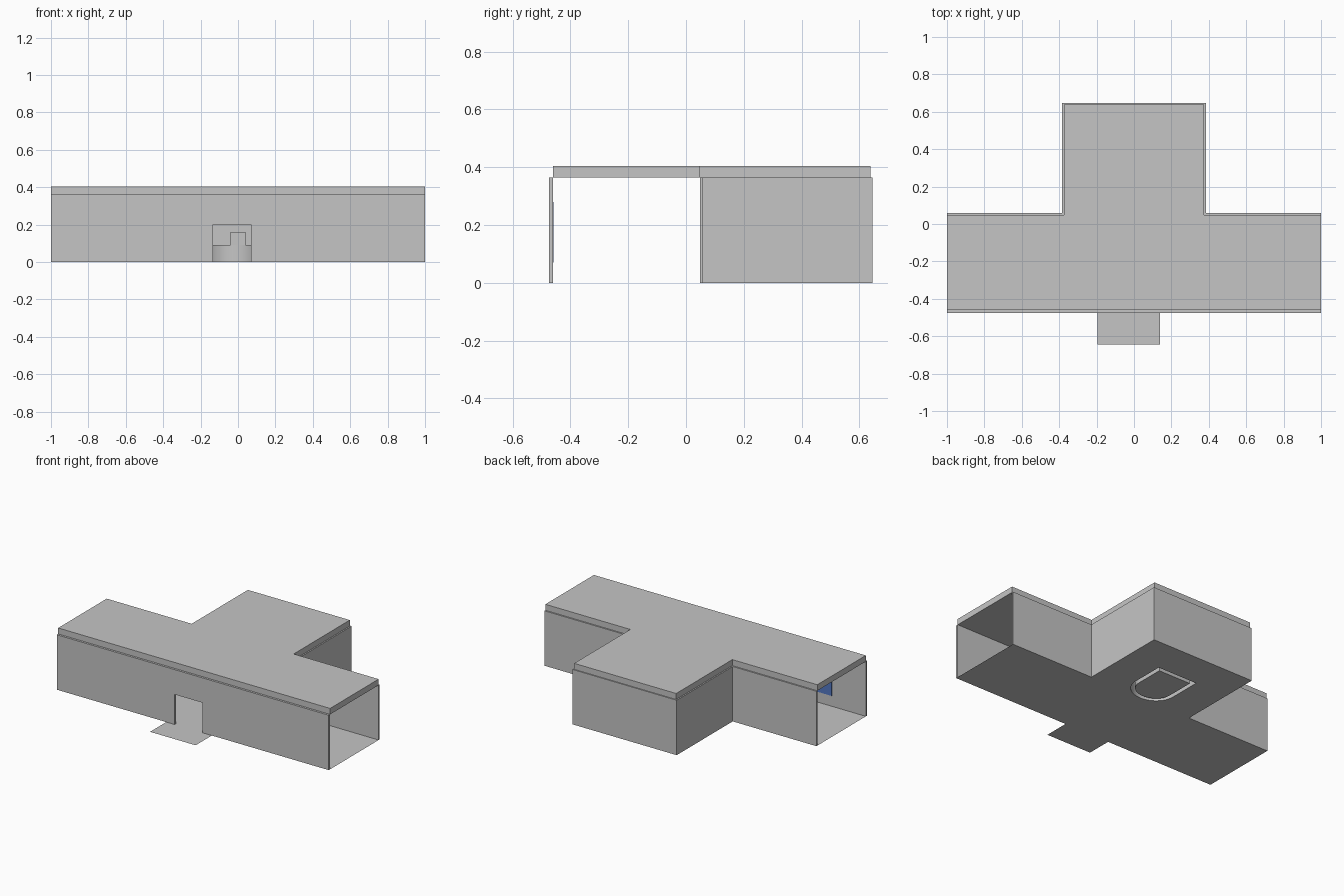
import bpy, bmesh, math

if "Cube" in bpy.data.objects:
    bpy.data.objects.remove(bpy.data.objects["Cube"])


def material(name, rgb):
    m = bpy.data.materials.new(name)
    m.diffuse_color = (*rgb, 1)
    m.use_nodes = True
    m.node_tree.nodes["Principled BSDF"].inputs["Base Color"].default_value = m.diffuse_color
    return m


GREY = material("light grey", (0.56, 0.56, 0.56))
BLUE = material("blue", (0.09, 0.19, 0.55))

# main dimensions
FRONT, ARM_BACK, STEM_BACK = -0.461, 0.049, 0.639
STEM_X, WALL_T, WALL_H, ROOF_H = 0.375, 0.009, 0.365, 0.405
FRONT_OUT, MAT_FRONT = -0.475, -0.645


def finish(name, bm, mat):
    me = bpy.data.meshes.new(name)
    bm.to_mesh(me)
    bm.free()
    ob = bpy.data.objects.new(name, me)
    bpy.context.collection.objects.link(ob)
    me.materials.append(mat)
    return ob


def prism(name, pts, offset, mat=GREY):
    """Extrude a closed 3D outline by an offset vector."""
    bm = bmesh.new()
    face = bm.faces.new([bm.verts.new(p) for p in pts])
    out = bmesh.ops.extrude_face_region(bm, geom=[face])
    moved = [g for g in out["geom"] if isinstance(g, bmesh.types.BMVert)]
    bmesh.ops.translate(bm, verts=moved, vec=offset)
    bmesh.ops.recalc_face_normals(bm, faces=bm.faces)
    return finish(name, bm, mat)


def box(name, x0, x1, y0, y1, z0, z1, mat=GREY):
    return prism(name, [(x0, y0, z0), (x1, y0, z0), (x1, y1, z0), (x0, y1, z0)],
                 (0, 0, z1 - z0), mat)


def t_outline(front):
    right = [(1, front), (1, ARM_BACK), (STEM_X, ARM_BACK), (STEM_X, STEM_BACK)]
    return right + [(-x, y) for x, y in reversed(right)]


def desk_outline(inset, n=24):
    """D shape: straight back, rounded front."""
    r, ry, yc, back = 0.147 - inset, 0.135 - inset, 0.19, 0.407 - inset
    arc = [(r * math.cos(a), yc + ry * math.sin(a))
           for a in (math.pi + math.pi * i / n for i in range(n + 1))]
    return arc + [(r, back), (-r, back)]


# floor: flat T with a slot under the hollow desk
outer, inner = desk_outline(0), desk_outline(0.027)
cu = bpy.data.curves.new("floor_outline", "CURVE")
cu.dimensions, cu.fill_mode = "2D", "BOTH"
for loop in (t_outline(FRONT_OUT), outer, inner):
    sp = cu.splines.new("POLY")
    sp.points.add(len(loop) - 1)
    for p, (x, y) in zip(sp.points, loop):
        p.co = (x, y, 0, 1)
    sp.use_cyclic_u = True
tmp = bpy.data.objects.new("floor_outline", cu)
bpy.context.collection.objects.link(tmp)
bpy.context.view_layer.update()
me = tmp.to_mesh()
bm = bmesh.new()
bm.from_mesh(me)
tmp.to_mesh_clear()
bpy.data.objects.remove(tmp)
bm.normal_update()
bmesh.ops.reverse_faces(bm, faces=[f for f in bm.faces if f.normal.z < 0])
for f in bm.faces:
    f.material_index = 0
finish("floor", bm, GREY)

# entrance mat
bm = bmesh.new()
bm.faces.new([bm.verts.new(p) for p in
              [(-0.195, MAT_FRONT, 0), (0.14, MAT_FRONT, 0),
               (0.14, FRONT_OUT, 0), (-0.195, FRONT_OUT, 0)]])
finish("entrance_mat", bm, GREY)

# flat roof slab
prism("roof", [(x, y, WALL_H) for x, y in t_outline(FRONT)], (0, 0, ROOF_H - WALL_H))

# front wall with doorway
profile = [(-1, 0), (-0.133, 0), (-0.133, 0.2), (0.07, 0.2), (0.07, 0),
           (1, 0), (1, WALL_H), (-1, WALL_H)]
prism("front_wall", [(x, FRONT_OUT, z) for x, z in profile], (0, FRONT - FRONT_OUT, 0))

# rear walls of the arms and side walls of the stem, just outside the roof outline
for side, s in (("left", -1), ("right", 1)):
    a, b, c = s * STEM_X, s * (STEM_X + WALL_T), s * 1.0
    box(side + "_arm_wall", b, c, ARM_BACK, ARM_BACK + WALL_T, 0, WALL_H)
    box(side + "_stem_wall", a, b, ARM_BACK, STEM_BACK + 0.007, 0, WALL_H)
box("stem_back_wall", -STEM_X, STEM_X, STEM_BACK, STEM_BACK + 0.007, 0, WALL_H)

# hollow D-shaped reception desk, open underneath
bm = bmesh.new()
rings = [[bm.verts.new((x, y, z)) for x, y in loop]
         for loop, z in ((outer, 0), (outer, 0.09), (inner, 0.09), (inner, 0))]
for lo, hi in zip(rings, rings[1:]):
    for i in range(len(lo)):
        j = (i + 1) % len(lo)
        bm.faces.new((lo[i], lo[j], hi[j], hi[i]))
desk = finish("reception_desk", bm, GREY)
bpy.context.view_layer.objects.active = desk
desk.select_set(True)
bpy.ops.object.shade_smooth_by_angle(angle=math.radians(35))

# small screen on the desk
box("desk_screen", -0.04, 0.04, 0.062, 0.075, 0.09, 0.16)

# blue panel on the inside of the front wall
box("wall_panel", -0.75, -0.35, FRONT, FRONT + 0.003, 0.07, 0.28, BLUE)
